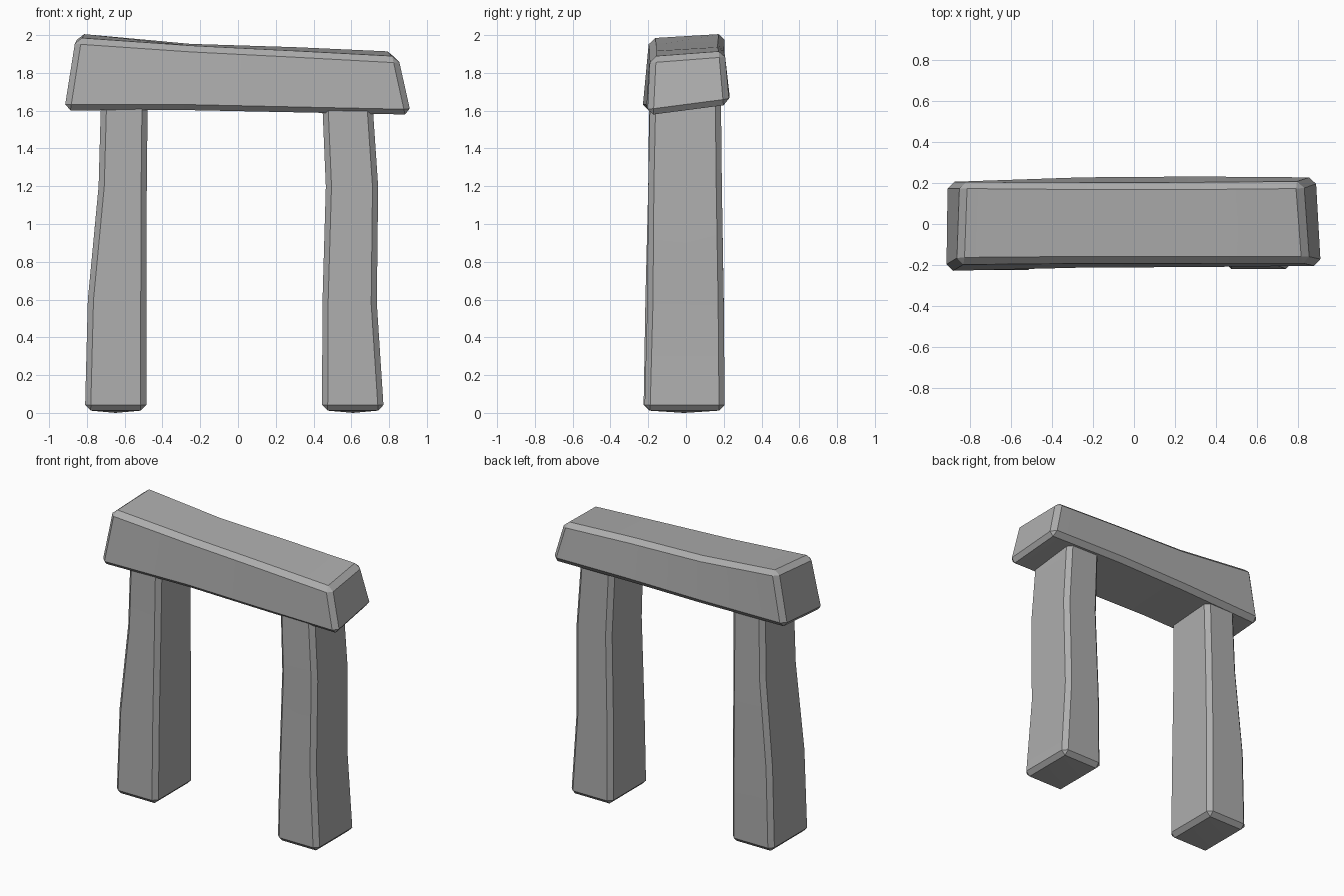
import bpy, bmesh, math

if "Cube" in bpy.data.objects:
    bpy.data.objects.remove(bpy.data.objects["Cube"])

stone = bpy.data.materials.new("grey stone")
stone.diffuse_color = (0.42, 0.42, 0.42, 1)
stone.use_nodes = True
stone.node_tree.nodes["Principled BSDF"].inputs["Base Color"].default_value = stone.diffuse_color


def make_stone(name, rings, bevel, poke=None):
    """Loft four-cornered sections into a worn block with chipped edges."""
    bm = bmesh.new()
    loops = [[bm.verts.new(p) for p in ring] for ring in rings]
    for a, b in zip(loops, loops[1:]):
        for i in range(4):
            j = (i + 1) % 4
            bm.faces.new((a[i], a[j], b[j], b[i]))
    first = bm.faces.new(loops[0][::-1])
    bm.faces.new(loops[-1])
    bmesh.ops.recalc_face_normals(bm, faces=bm.faces)
    # chamfer the long corners and the end rims only
    sharp = [e for e in bm.edges if e.calc_face_angle(0) > math.radians(45)]
    bmesh.ops.bevel(bm, geom=sharp, offset=bevel, segments=1,
                    affect='EDGES', profile=0.5)
    if poke is not None:
        # slightly bulging foot
        foot = min(bm.faces, key=lambda f: f.calc_center_median().z)
        centre = bmesh.ops.poke(bm, faces=[foot])["verts"][0]
        centre.co.z = poke
    me = bpy.data.meshes.new(name)
    bm.to_mesh(me)
    bm.free()
    me.materials.append(stone)
    ob = bpy.data.objects.new(name, me)
    bpy.context.collection.objects.link(ob)
    bpy.context.view_layer.objects.active = ob
    ob.select_set(True)
    bpy.ops.object.shade_smooth_by_angle(angle=math.radians(20))
    ob.select_set(False)


def pillar(name, sections):
    # each section: z, left, right, front, back
    rings = [[(l, f, z), (r, f, z), (r, b, z), (l, b, z)]
             for z, l, r, f, b in sections]
    make_stone(name, rings, 0.03, poke=0.0)


# Upright stones
pillar("left_pillar", [
    (0.012, -0.81, -0.485, -0.225, 0.20),
    (0.60, -0.795, -0.485, -0.215, 0.20),
    (1.20, -0.738, -0.483, -0.20, 0.19),
    (1.67, -0.725, -0.478, -0.195, 0.18)])
pillar("right_pillar", [
    (0.012, 0.445, 0.772, -0.22, 0.205),
    (0.58, 0.447, 0.735, -0.205, 0.20),
    (1.20, 0.465, 0.742, -0.20, 0.19),
    (1.67, 0.445, 0.71, -0.19, 0.185)])

# Capstone: corners run front bottom, back bottom, back top, front top
make_stone("lintel", [
    [(-0.92, -0.232, 1.60), (-0.915, 0.205, 1.628),
     (-0.845, 0.205, 2.01), (-0.86, -0.195, 1.985)],
    [(-0.25, -0.215, 1.60), (-0.25, 0.23, 1.635),
     (-0.25, 0.20, 1.955), (-0.25, -0.19, 1.943)],
    [(0.30, -0.212, 1.588), (0.30, 0.235, 1.64),
     (0.30, 0.20, 1.938), (0.30, -0.19, 1.915)],
    [(0.918, -0.205, 1.575), (0.895, 0.23, 1.632),
     (0.82, 0.205, 1.915), (0.85, -0.19, 1.885)]], 0.032)
